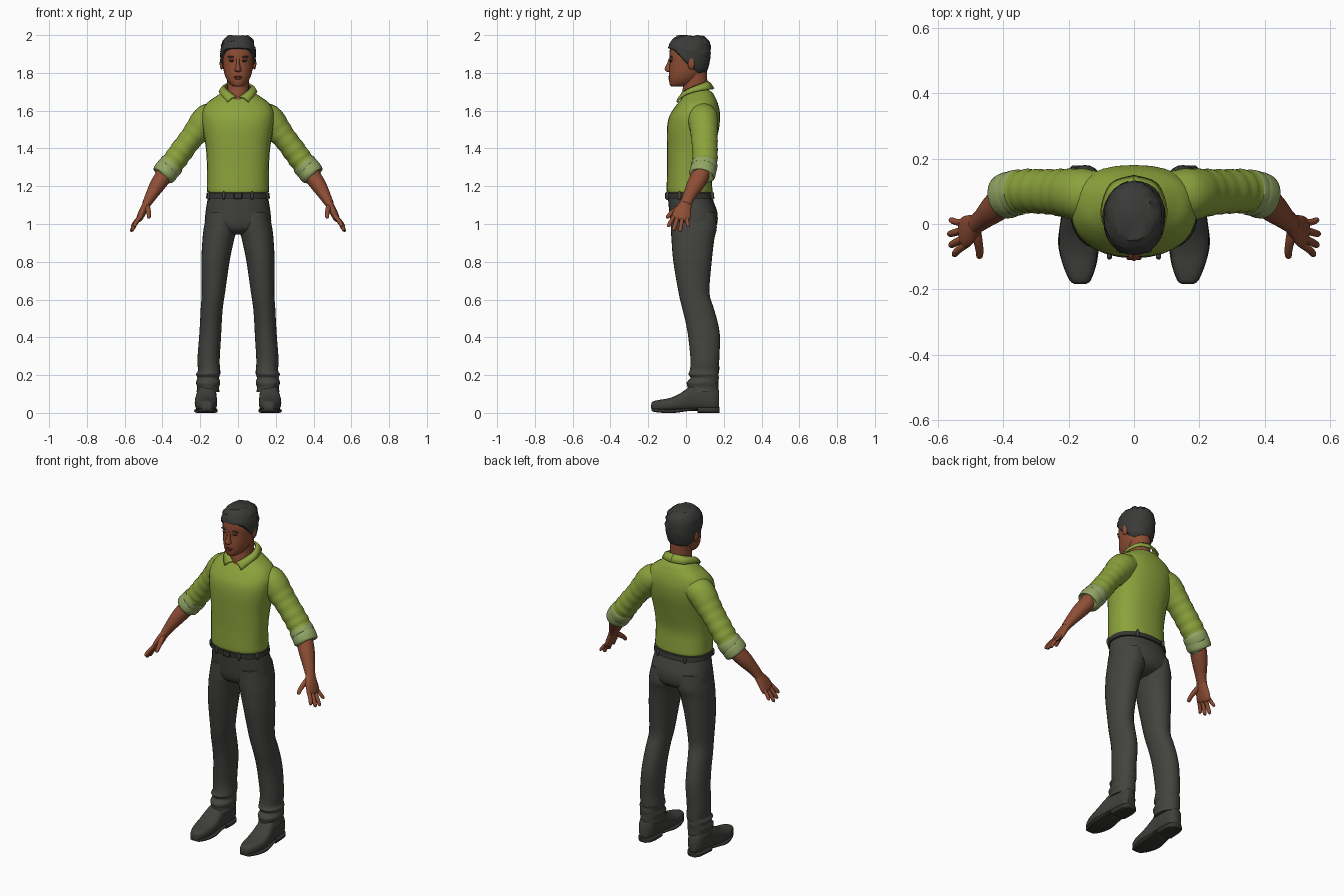
import bpy, bmesh, math, random
from mathutils import Vector

random.seed(4)
N = 28  # points around each cross-section


def material(name, rgb):
    m = bpy.data.materials.new(name)
    m.diffuse_color = (*rgb, 1)
    return m


GREEN = material("shirt green", (0.26, 0.36, 0.045))
CUFF = material("cuff pale green", (0.29, 0.38, 0.13))
SKIN = material("skin", (0.27, 0.075, 0.035))
LIP = material("lip", (0.19, 0.045, 0.025))
GREY = material("trouser grey", (0.056, 0.057, 0.050))
HAIR = material("hair", (0.042, 0.044, 0.040))
SHOE = material("shoe", (0.050, 0.051, 0.045))
BELT = material("belt", (0.035, 0.035, 0.032))
DARK = material("eye dark", (0.02, 0.015, 0.012))


def finish(name, bm, mat, mirror=False, angle=50):
    bmesh.ops.recalc_face_normals(bm, faces=bm.faces)
    me = bpy.data.meshes.new(name)
    bm.to_mesh(me)
    bm.free()
    me.materials.append(mat)
    ob = bpy.data.objects.new(name, me)
    bpy.context.collection.objects.link(ob)
    if mirror:
        ob.modifiers.new("mirror", "MIRROR").use_mirror_merge = False
    bpy.ops.object.select_all(action="DESELECT")
    ob.select_set(True)
    bpy.context.view_layer.objects.active = ob
    bpy.ops.object.shade_smooth_by_angle(angle=math.radians(angle))
    return ob


def smooth(keys, k=4):
    """Catmull-Rom interpolation of number tuples."""
    out = []
    for i in range(len(keys) - 1):
        a, b, c, d = keys[max(i - 1, 0)], keys[i], keys[i + 1], keys[min(i + 2, len(keys) - 1)]
        for s in range(k):
            t = s / k
            out.append(tuple(0.5 * (2 * q + (r - p) * t + (2 * p - 5 * q + 4 * r - w) * t * t
                       + (3 * q - p - 3 * r + w) * t ** 3) for p, q, r, w in zip(a, b, c, d)))
    return out + [tuple(keys[-1])]


def loft(name, rings, mat, mirror=False, closed=True):
    bm = bmesh.new()
    vs = [[bm.verts.new(p) for p in r] for r in rings]
    n = len(vs[0])
    for a, b in zip(vs, vs[1:]):
        for i in range(n if closed else n - 1):
            j = (i + 1) % n
            bm.faces.new((a[i], a[j], b[j], b[i]))
    if closed:
        bm.faces.new(vs[0])
        bm.faces.new(vs[-1])
    return finish(name, bm, mat, mirror)


def oval(x0, x1, y0, y1, p):
    """Rounded-box outline; p below 1 is squarer."""
    f = lambda v: math.copysign(abs(v) ** p, v)
    return [((x0 + x1) / 2 + (x1 - x0) / 2 * f(math.sin(2 * math.pi * i / N)),
             (y0 + y1) / 2 - (y1 - y0) / 2 * f(math.cos(2 * math.pi * i / N))) for i in range(N)]


def slabs(name, keys, mat, mirror=False, p=0.9, axis="z", k=4):
    """Stack of ovals: (height, x0, x1, y0, y1); axis 'y' stacks front to back."""
    rings = []
    for h, *box in smooth(keys, k):
        o = oval(*box, p)
        rings.append([(x, y, h) if axis == "z" else (x, h, y) for x, y in o])
    return loft(name, rings, mat, mirror)


def tube(name, keys, mat, k=4, wrinkle=0.0):
    """Mirrored limb: (x, y, z, radius across y, other radius)."""
    ks = smooth(keys, k)
    pts = [Vector(q[:3]) for q in ks]
    rings = []
    for i, q in enumerate(ks):
        t = (pts[min(i + 1, len(pts) - 1)] - pts[max(i - 1, 0)]).normalized()
        u = (Vector((0, 1, 0)) - t * t.y).normalized()
        v = t.cross(u)
        w = 1 + wrinkle * math.sin(i * 1.7) * i / len(ks)
        rings.append([pts[i] + u * q[3] * w * math.cos(a) + v * q[4] * w * math.sin(a)
                      for a in (2 * math.pi * j / N for j in range(N))])
    return loft(name, rings, mat, True)


def sym(keys):
    return [(z, -w, w, a, b) for z, w, a, b in keys]


def blob(name, loc, size, mat, mirror=False):
    bm = bmesh.new()
    bmesh.ops.create_uvsphere(bm, u_segments=16, v_segments=10, radius=1)
    for v in bm.verts:
        v.co = Vector(c * s + o for c, s, o in zip(v.co, size, loc))
    return finish(name, bm, mat, mirror)


# Shirt body
slabs("shirt_body", sym([
    (1.16, .156, -.095, .135), (1.175, .164, -.102, .140), (1.22, .163, -.102, .137),
    (1.30, .164, -.100, .133), (1.40, .170, -.101, .152), (1.50, .186, -.101, .174),
    (1.56, .192, -.092, .180), (1.60, .188, -.072, .178), (1.64, .165, -.043, .168),
    (1.67, .125, -.018, .155), (1.695, .088, 0, .140), (1.715, .055, .02, .11)]), GREEN, p=.85)

# Sleeves with folds, rolled cuffs
tube("sleeve", [(.10, .088, 1.58, .07, .065), (.162, .09, 1.556, .08, .078), (.21, .095, 1.50, .074, .070),
                (.253, .098, 1.447, .069, .062), (.30, .10, 1.385, .067, .062),
                (.34, .10, 1.33, .066, .062), (.375, .093, 1.29, .064, .060)], GREEN, 5, .05)
tube("rolled_cuff", [(.345, .098, 1.322, .060, .055), (.348, .098, 1.318, .069, .065),
                     (.366, .094, 1.296, .070, .066), (.370, .093, 1.292, .067, .063),
                     (.374, .092, 1.288, .070, .066), (.395, .084, 1.258, .069, .064),
                     (.398, .083, 1.254, .055, .05)], CUFF, 3)

# Collar, each half a folded sheet
top = smooth([(.008, -.034, 1.676), (.045, -.016, 1.702), (.071, .04, 1.73), (.05, .1, 1.752), (0, .118, 1.757)])
low = smooth([(.055, -.052, 1.648), (.088, -.015, 1.682), (.102, .045, 1.702), (.072, .125, 1.715), (0, .150, 1.718)])
mid = [tuple((a + b) / 2 * s + o for a, b, s, o in zip(p, q, (1.05, 1, 1), (0, 0, .006))) for p, q in zip(top, low)]
collar = loft("collar", [top, mid, low], GREEN, True, closed=False)
collar.modifiers.new("thickness", "SOLIDIFY").thickness = .009

# Neck
slabs("neck", sym([(1.655, .045, -.028, .08), (1.69, .056, -.022, .10), (1.73, .057, -.016, .112),
                   (1.78, .058, -.02, .112), (1.82, .06, -.02, .11)]), SKIN, p=1)

# Head
HEAD = sym([(1.728, .022, -.078, -.02), (1.738, .040, -.086, .03), (1.765, .060, -.090, .065),
            (1.80, .073, -.090, .095), (1.85, .081, -.087, .113), (1.90, .083, -.088, .120),
            (1.94, .079, -.082, .118), (1.968, .066, -.066, .102), (1.985, .04, -.035, .075)])
slabs("head", HEAD, SKIN, p=.92)
head_keys = smooth(HEAD, 6)


def head_box(z):
    return min(head_keys, key=lambda q: abs(q[0] - z))[1:]


# Hair cap growing from a hairline that dips behind the ears
line = smooth([(1.928,), (1.925,), (1.915,), (1.865,), (1.825,), (1.800,), (1.795,), (1.793,)], 2)
rings = []
for s in range(15):
    t = s / 14
    ring = []
    for i in range(N):
        zl = line[min(i, N - i)][0]
        z = zl + (1.984 - zl) * t
        off = .002 if s == 0 else .011
        x0, x1, y0, y1 = head_box(z)
        x, y = oval(x0 - off, x1 + off, y0 - off, y1 + off, .92)[i]
        j = random.uniform(-.0035, .0035) if s > 6 else 0
        ring.append((x + j, y + j, z + .013 * t ** 4 + j))
    rings.append(ring)
loft("hair", rings, HAIR)
for i in range(16):  # tufts on the crown
    a = i * 2.4
    r = .055 * math.sqrt((i + .5) / 16)
    blob("hair_tuft", (r * math.cos(a) * .8, .02 + r * 1.2 * math.sin(a), 1.979 - r * .12),
         (.020, .022, .0175), HAIR)

# Face
slabs("nose", sym([(1.804, .008, -.098, -.07), (1.812, .018, -.110, -.07), (1.825, .014, -.112, -.07),
                   (1.85, .009, -.100, -.07), (1.875, .010, -.092, -.07)]), SKIN, p=1)
blob("ear", (.087, .028, 1.85), (.010, .018, .032), SKIN, True)
blob("eye", (.032, -.078, 1.863), (.014, .0075, .0055), DARK, True)
blob("eyelid", (.032, -.076, 1.869), (.018, .0105, .006), SKIN, True)
blob("eyebrow", (.035, -.078, 1.885), (.021, .0105, .0045), HAIR, True)
blob("upper_lip", (0, -.087, 1.779), (.024, .0075, .0045), LIP)
blob("lower_lip", (0, -.086, 1.770), (.020, .0075, .006), LIP)

# Forearms and hands
tube("forearm", [(.37, .09, 1.295, .045, .045), (.40, .070, 1.245, .048, .044), (.43, .045, 1.20, .044, .040),
                 (.46, .018, 1.15, .034, .031), (.485, -.002, 1.105, .030, .023)], SKIN)
tube("palm", [(.475, .004, 1.12, .028, .022), (.492, -.008, 1.09, .038, .021), (.507, -.02, 1.06, .048, .020),
              (.521, -.028, 1.03, .048, .017), (.527, -.031, 1.018, .036, .010)], SKIN)
for label, y0, y1, x, z, r in (("index_finger", -.062, -.092, .548, .985, .011),
                               ("middle_finger", -.040, -.064, .558, .966, .0115),
                               ("ring_finger", -.015, -.030, .562, .960, .011),
                               ("little_finger", .006, .012, .558, .985, .010)):
    mx, my, mz = (.515 + x) / 2 + .006, (y0 + y1) / 2 - .003, (1.04 + z) / 2
    tube(label, [(.512, y0, 1.045, r, r), (mx, my, mz, r, r),
                 (x, y1, z + .006, r * .85, r * .85), (x + .001, y1, z - .001, r * .3, r * .3)], SKIN)
tube("thumb", [(.484, -.015, 1.10, .014, .016), (.477, -.050, 1.078, .015, .014),
               (.472, -.08, 1.055, .012, .012), (.472, -.098, 1.037, .010, .010),
               (.472, -.103, 1.031, .004, .004)], SKIN)

# Trousers: seat and legs
slabs("trouser_seat", sym([(1.165, .155, -.095, .135), (1.12, .163, -.094, .146), (1.06, .172, -.088, .166),
                           (1.00, .174, -.080, .165), (.965, .14, -.062, .14), (.945, .07, -.02, .09)]), GREY, p=.88)
slabs("trouser_leg", [(1.06, .012, .165, -.08, .155), (.98, .004, .181, -.080, .163), (.92, .020, .188, -.077, .150),
                      (.80, .045, .194, -.067, .136), (.64, .068, .192, -.040, .124), (.56, .080, .197, -.022, .145),
                      (.48, .086, .201, -.002, .168), (.40, .090, .206, .012, .180), (.28, .097, .215, .024, .176),
                      (.225, .094, .212, .020, .176), (.205, .094, .222, .012, .172), (.185, .100, .215, .024, .174),
                      (.16, .094, .222, .004, .171), (.135, .100, .216, .008, .172), (.11, .098, .220, .004, .170)],
      GREY, True, p=.95)

# Belt, loops and buckle
slabs("belt", sym([(1.134, .162, -.097, .146), (1.136, .169, -.103, .151),
                   (1.164, .166, -.104, .146), (1.167, .158, -.097, .139)]), BELT, p=.87, k=1)
for x, y in ((.075, -.099), (.155, -.035), (.09, .139)):
    blob("belt_loop", (x, y, 1.150), (.008, .010, .024), GREY, True)
bm = bmesh.new()
bmesh.ops.create_cube(bm, size=1)
for v in bm.verts:
    v.co = (v.co.x * .045, v.co.y * .012 - .104, v.co.z * .034 + 1.150)
bmesh.ops.bevel(bm, geom=bm.edges[:], offset=.003, segments=1, affect="EDGES")
finish("buckle", bm, BELT, angle=25)

# Shoes and soles
slabs("shoe", [(-.184, .150, .178, .022, .045), (-.176, .136, .193, .012, .060), (-.14, .120, .212, .010, .069),
               (-.09, .112, .226, .010, .078), (-.04, .110, .229, .010, .098), (0, .112, .225, .010, .125),
               (.04, .114, .218, .010, .148), (.10, .114, .212, .010, .150), (.15, .120, .206, .010, .14),
               (.174, .138, .190, .015, .12)], SHOE, True, p=.75, axis="y")
slabs("sole", [(-.183, .148, .180, .014, .026), (-.172, .132, .197, .006, .024), (-.12, .114, .219, 0, .020),
               (-.06, .107, .232, 0, .020), (.0, .112, .226, .008, .024), (.055, .114, .218, .016, .028)],
      BELT, True, p=.5, axis="y")
slabs("heel", [(.060, .114, .217, 0, .03), (.11, .112, .214, 0, .03), (.155, .118, .208, 0, .03),
               (.178, .138, .190, 0, .03)], BELT, True, p=.5, axis="y")
